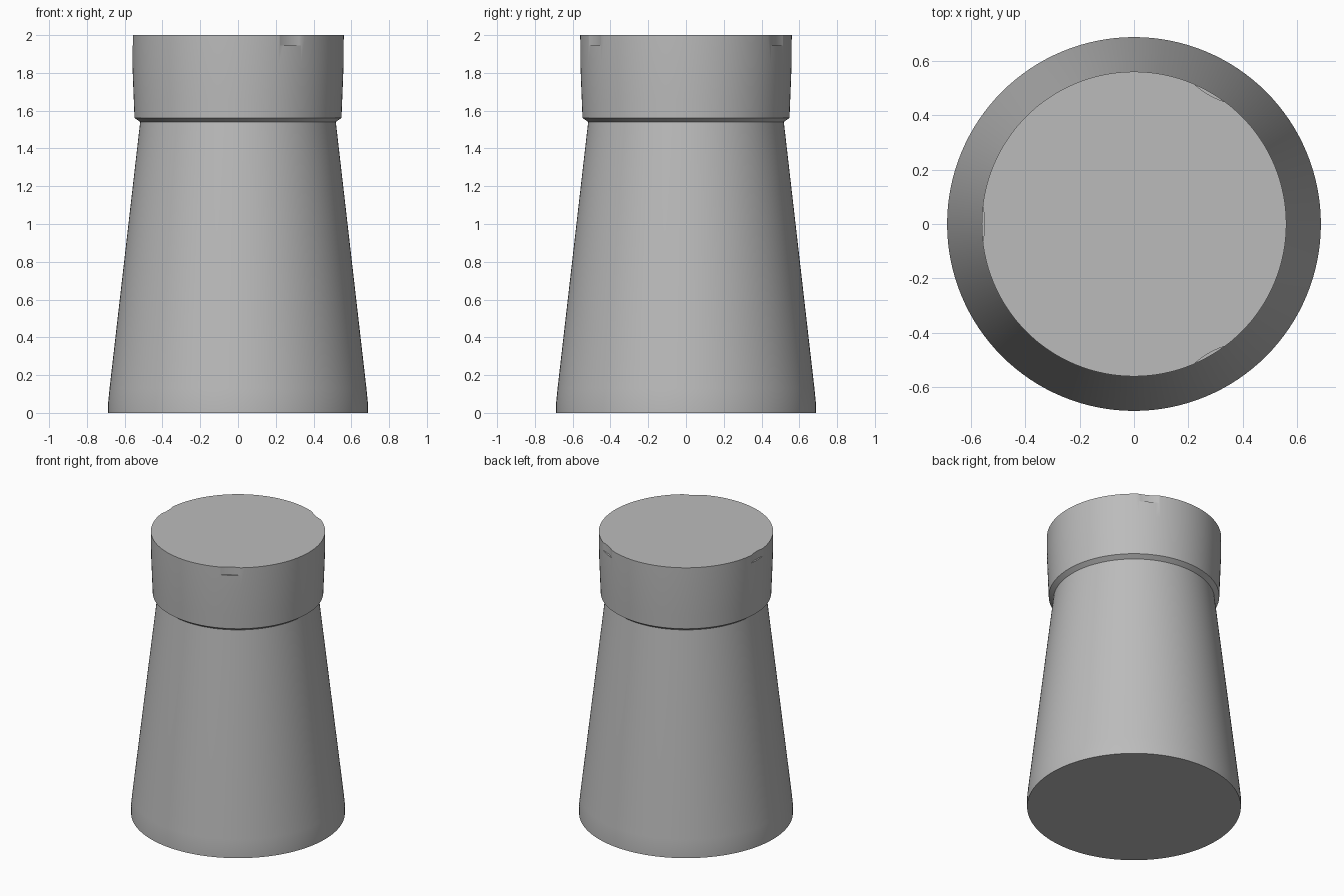
import bpy, bmesh, math

SIDES = 128

cube = bpy.data.objects.get("Cube")
if cube:
    bpy.data.objects.remove(cube, do_unlink=True)

grey = bpy.data.materials.new("plain grey")
grey.use_nodes = True
colour = (0.5, 0.5, 0.5, 1)
grey.diffuse_color = colour
grey.node_tree.nodes["Principled BSDF"].inputs["Base Color"].default_value = colour


def lathe(name, profile):
    """Closed round solid from (radius, height) points, bottom to top."""
    bm = bmesh.new()
    rings = []
    for r, z in profile:
        rings.append([bm.verts.new((r * math.cos(a), r * math.sin(a), z))
                      for a in (math.tau * i / SIDES for i in range(SIDES))])
    for low, high in zip(rings, rings[1:]):
        for i in range(SIDES):
            j = (i + 1) % SIDES
            bm.faces.new((low[i], low[j], high[j], high[i]))
    bm.faces.new(rings[0][::-1])
    bm.faces.new(rings[-1])
    mesh = bpy.data.meshes.new(name)
    bm.to_mesh(mesh)
    bm.free()
    mesh.materials.append(grey)
    obj = bpy.data.objects.new(name, mesh)
    bpy.context.collection.objects.link(obj)
    return obj


def smooth(obj):
    bpy.ops.object.select_all(action="DESELECT")
    obj.select_set(True)
    bpy.context.view_layer.objects.active = obj
    bpy.ops.object.shade_smooth_by_angle(angle=math.radians(25))


# Tapered body with a short upright foot
body = lathe("body", [(0.687, 0), (0.687, 0.06), (0.68, 0.13), (0.518, 1.54)])

# Head with a bevelled lower rim
head = lathe("head", [(0.518, 1.54), (0.548, 1.562), (0.552, 1.66),
                      (0.559, 1.84), (0.56, 2)])

# Three shallow finger notches around the top edge of the head
for n in range(3):
    angle = math.radians(60 + 120 * n)
    cutter = lathe(f"notch_cutter_{n + 1}", [(0.3, 1.945), (0.3, 2.1)])
    cutter.location = (0.849 * math.cos(angle), 0.849 * math.sin(angle), 0)
    cutter.hide_render = True
    cutter.hide_set(True)
    cut = head.modifiers.new(f"notch_{n + 1}", "BOOLEAN")
    cut.operation = "DIFFERENCE"
    cut.solver = "EXACT"
    cut.object = cutter

# Apply the notches before smoothing
bpy.context.view_layer.objects.active = head
for mod in list(head.modifiers):
    bpy.ops.object.modifier_apply(modifier=mod.name)
for cutter in [o for o in bpy.data.objects if o.name.startswith("notch_cutter")]:
    bpy.data.objects.remove(cutter, do_unlink=True)

for part in (body, head):
    smooth(part)
